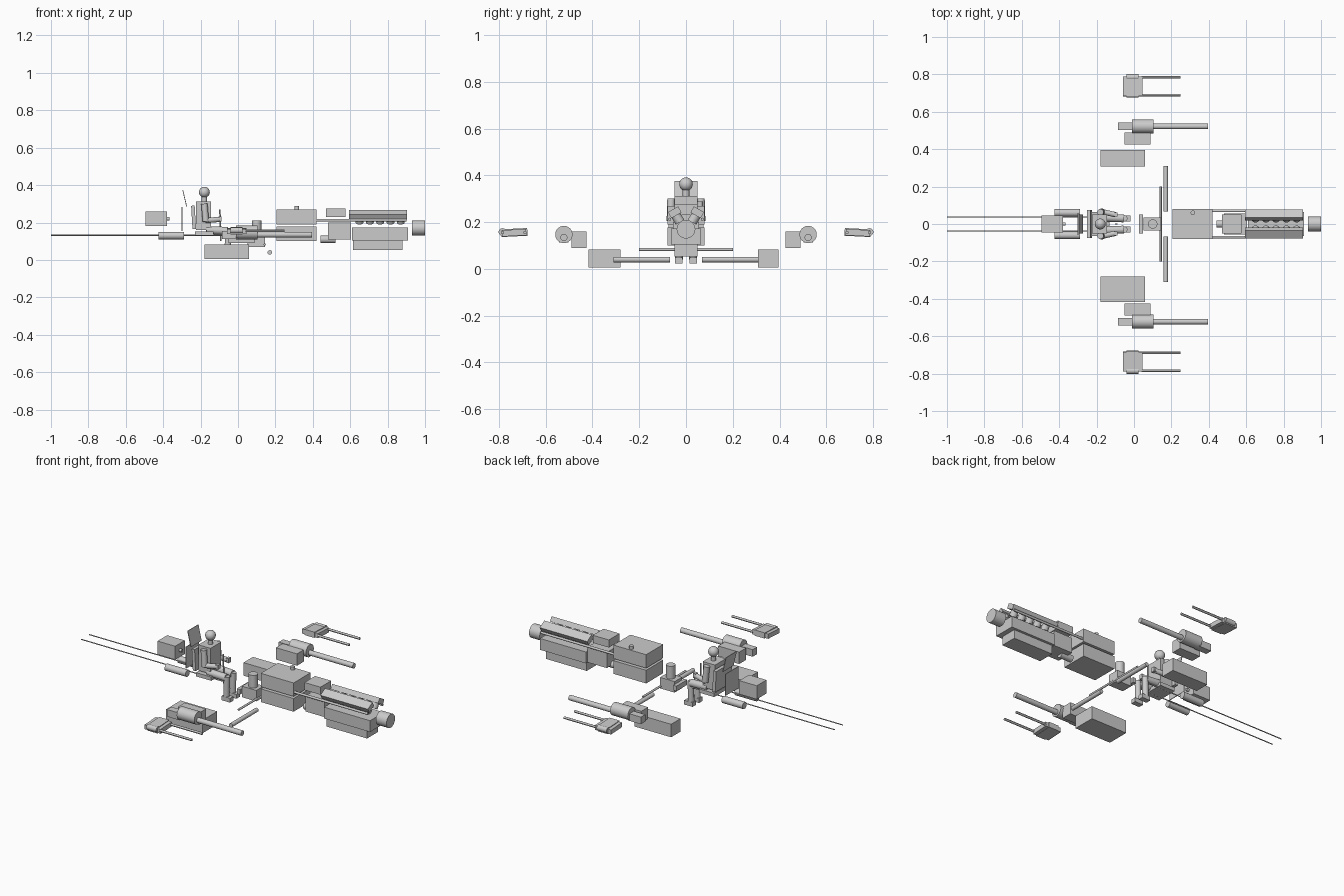
import bpy, math
from mathutils import Vector


def box(name, x, y, z, rot=(0, 0, 0)):
    bpy.ops.mesh.primitive_cube_add(size=1, location=[sum(r) / 2 for r in (x, y, z)], rotation=rot)
    o = bpy.context.object
    o.name = name
    o.scale = [abs(r[1] - r[0]) for r in (x, y, z)]
    return o


def rod(name, a, b, r, r2=None, sides=24):
    a, b = Vector(a), Vector(b)
    bpy.ops.mesh.primitive_cone_add(vertices=sides, radius1=r, radius2=r if r2 is None else r2,
                                    depth=(b - a).length, location=(a + b) / 2)
    o = bpy.context.object
    o.name = name
    o.rotation_euler = (b - a).to_track_quat('Z', 'Y').to_euler()
    bpy.ops.object.shade_smooth_by_angle()
    return o


def ball(name, c, r):
    bpy.ops.mesh.primitive_uv_sphere_add(segments=20, ring_count=12, radius=r, location=c)
    bpy.context.object.name = name
    bpy.ops.object.shade_smooth()


# Engine core
box("crankcase", (.61, .91), (-.065, .065), (.105, .172))
box("oil_sump", (.615, .88), (-.05, .05), (.053, .105))
box("supercharger", (.48, .605), (-.055, .055), (.108, .2))
box("intercooler", (.47, .575), (-.05, .05), (.23, .275))
rod("intake_duct", (.44, 0, .11), (.52, 0, .11), .02)
rod("propeller_hub", (.93, 0, .17), (1, 0, .17), .04)

# Fuselage fuel tanks
box("upper_tank", (.205, .42), (-.08, .08), (.19, .27))
box("lower_tank", (.205, .42), (-.08, .08), (.1, .178))
rod("filler_neck", (.315, .06, .265), (.315, .06, .288), .012)

# Instrument unit ahead of the feet
box("compass_box", (.05, .145), (-.035, .035), (.07, .135))
box("pedal_bar", (.027, .048), (-.05, .05), (.09, .12))
rod("compass", (.1, 0, .13), (.1, 0, .21), .025)
rod("torque_rod", (.143, -.2, .083), (.143, .2, .083), .006, sides=12)

# Radio and seat
box("radio", (-.495, -.38), (-.045, .045), (.18, .26))
rod("radio_dial", (-.38, 0, .22), (-.365, 0, .22), .009)
box("head_armour", (-.287, -.283), (-.05, .05), (.284, .376), (0, -.23, 0))
box("back_armour", (-.302, -.298), (-.06, .06), (.155, .283))
box("seat_back", (-.247, -.228), (-.075, .075), (.165, .29), (0, -.06, 0))
box("seat_pan", (-.23, -.13), (-.065, .065), (.13, .152))

# Pilot trunk and head
box("torso", (-.225, -.145), (-.05, .05), (.16, .312))
rod("neck", (-.18, 0, .31), (-.18, 0, .34), .014)
ball("head", (-.18, 0, .362), .029)
rod("control_stick", (-.092, 0, .1), (-.097, 0, .27), .004, sides=10)

# Wing tanks, uneven left and right
box("narrow_wing_tank", (-.18, .06), (.308, .396), (.005, .082))
box("wide_wing_tank", (-.18, .06), (-.416, -.28), (.005, .082))

for s in (-1, 1):
    side = "left_" if s > 0 else "right_"

    def span(a, b):
        return (s * a, s * b)

    # Tilted cylinder bank
    t = math.radians(30)
    box(side + "cylinder_head", (.593, .904), (s * .048 - .025, s * .048 + .025), (.227, .257), (-s * t, 0, 0))
    for i in range(5):
        x = .65 + i * .055
        rod(side + "cylinder", (x, s * .05, .24), (x, s * .026, .2), .021)
    rod(side + "coolant_pipe", (.42, s * .07, .212), (.9, s * .07, .212), .007, sides=12)

    # Rear bottles and control cables
    rod(side + "oxygen_bottle", (-.425, s * .06, .13), (-.288, s * .06, .13), .02)
    rod(side + "control_cable", (-1, s * .037, .132), (-.06, s * .037, .132), .003, sides=8)

    # Limbs
    rod(side + "upper_arm", (-.18, s * .063, .3), (-.172, s * .066, .205), .017)
    rod(side + "forearm", (-.172, s * .066, .21), (-.1, s * .05, .217), .014)
    box(side + "hand", (-.105, -.088), (s * .05 - .011, s * .05 + .011), (.205, .232))
    rod(side + "thigh", (-.17, s * .034, .16), (-.055, s * .03, .155), .021)
    rod(side + "shin", (-.052, s * .03, .165), (-.055, s * .03, .04), .017)
    box(side + "foot", (-.075, -.02), span(.014, .046), (.023, .048))

    # Landing gear strut
    rod(side + "gear_strut", (.17, s * .068, .04), (.17, s * .31, .04), .012)

    # Inner wing cannon
    rod(side + "cannon_drum", (-.01, s * .522, .147), (.105, s * .522, .147), .037)
    rod(side + "cannon_barrel", (.09, s * .522, .135), (.395, s * .522, .135), .015)
    box(side + "cannon_breech", (-.085, 0), span(.502, .543), (.113, .155))
    box(side + "ammo_box", (-.05, .088), span(.426, .49), (.09, .16))

    # Outer paired guns
    box(side + "gun_body", (-.06, .045), span(.683, .787), (.141, .168), (-s * .05, 0, 0))
    box(side + "gun_band", (-.04, .025), span(.678, .79), (.139, .172), (-s * .05, 0, 0))
    rod(side + "feed_drum", (-.04, s * .785, .158), (.025, s * .785, .158), .016)
    for y in (.688, .785):
        rod(side + "gun_barrel", (.04, s * y, .156), (.248, s * y, .156), .007, sides=12)
